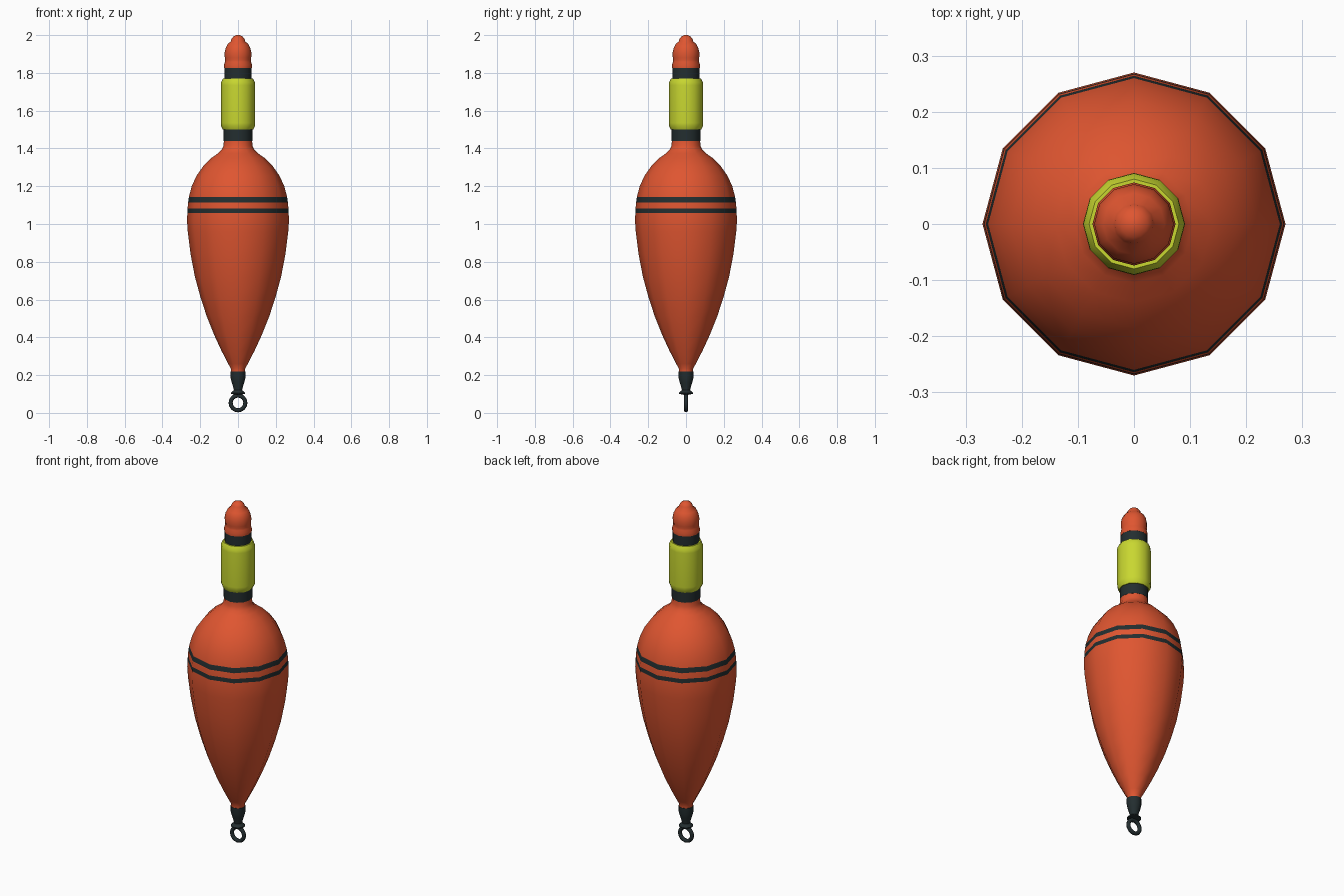
import bpy, bmesh, math

if "Cube" in bpy.data.objects:
    bpy.data.objects.remove(bpy.data.objects["Cube"])

SIDES = 12


def material(name, rgb):
    m = bpy.data.materials.new(name)
    m.diffuse_color = (*rgb, 1)
    m.use_nodes = True
    m.node_tree.nodes["Principled BSDF"].inputs["Base Color"].default_value = m.diffuse_color
    return m


RED = material("orange red", (0.74, 0.092, 0.03))
YELLOW = material("lime yellow", (0.58, 0.68, 0.03))
BLACK = material("charcoal", (0.017, 0.027, 0.029))


def finish(obj, angle):
    bpy.ops.object.select_all(action='DESELECT')
    obj.select_set(True)
    bpy.context.view_layer.objects.active = obj
    bpy.ops.object.shade_smooth_by_angle(angle=math.radians(angle))


def lathe(name, profile, mats, rule=None, angle=40):
    """Spin a list of (radius, z) around z and cap both ends."""
    bm = bmesh.new()
    rings = []
    for r, z in profile:
        rings.append([bm.verts.new((r * math.cos(2 * math.pi * i / SIDES),
                                    r * math.sin(2 * math.pi * i / SIDES), z))
                      for i in range(SIDES)])
    for a, b in zip(rings, rings[1:]):
        for i in range(SIDES):
            j = (i + 1) % SIDES
            f = bm.faces.new((a[i], a[j], b[j], b[i]))
            if rule:
                f.material_index = rule(f.calc_center_median().z)
    bm.faces.new(rings[0][::-1])
    bm.faces.new(rings[-1])
    mesh = bpy.data.meshes.new(name)
    bm.to_mesh(mesh)
    bm.free()
    obj = bpy.data.objects.new(name, mesh)
    bpy.context.collection.objects.link(obj)
    for m in mats:
        mesh.materials.append(m)
    finish(obj, angle)
    return obj


# Teardrop body with two dark stripes, coloured by height
lathe("float_body",
      [(0.038, 0.215), (0.038, 0.235), (0.052, 0.26), (0.088, 0.33), (0.125, 0.41),
       (0.165, 0.51), (0.198, 0.61), (0.228, 0.72), (0.251, 0.84), (0.266, 0.96),
       (0.27, 1.02), (0.268, 1.058), (0.267, 1.082), (0.264, 1.115), (0.26, 1.143),
       (0.245, 1.2), (0.22, 1.255), (0.185, 1.305), (0.14, 1.35), (0.105, 1.375),
       (0.085, 1.395), (0.076, 1.415), (0.075, 1.445)],
      [RED, BLACK],
      lambda z: 1 if 1.058 < z < 1.082 or 1.115 < z < 1.143 else 0)

# Neck bands and coloured sleeve
lathe("lower_band", [(0.076, 1.44), (0.076, 1.505)], [BLACK])
lathe("sleeve", [(0.08, 1.5), (0.09, 1.52), (0.091, 1.535), (0.091, 1.735),
                 (0.09, 1.75), (0.08, 1.77)], [YELLOW], angle=50)
lathe("upper_band", [(0.072, 1.765), (0.072, 1.826)], [BLACK])

# Rounded stepped tip
lathe("tip", [(0.073, 1.825), (0.074, 1.842), (0.069, 1.858), (0.068, 1.868),
              (0.07, 1.88), (0.071, 1.905), (0.066, 1.93), (0.055, 1.952),
              (0.038, 1.967), (0.035, 1.98), (0.024, 1.993), (0.008, 2.0)],
      [RED], angle=60)

# Bottom ferrule with a small flared collar
lathe("ferrule", [(0.012, 0.096), (0.038, 0.101), (0.038, 0.106), (0.022, 0.12),
                  (0.024, 0.132), (0.033, 0.16), (0.039, 0.185), (0.04, 0.22)], [BLACK])

# Line ring facing the front
bpy.ops.mesh.primitive_torus_add(major_segments=16, minor_segments=8,
                                 major_radius=0.039, minor_radius=0.011,
                                 location=(0, 0, 0.053), rotation=(math.pi / 2, 0, 0))
ring = bpy.context.object
ring.name = "line_ring"
ring.data.materials.append(BLACK)
finish(ring, 60)
